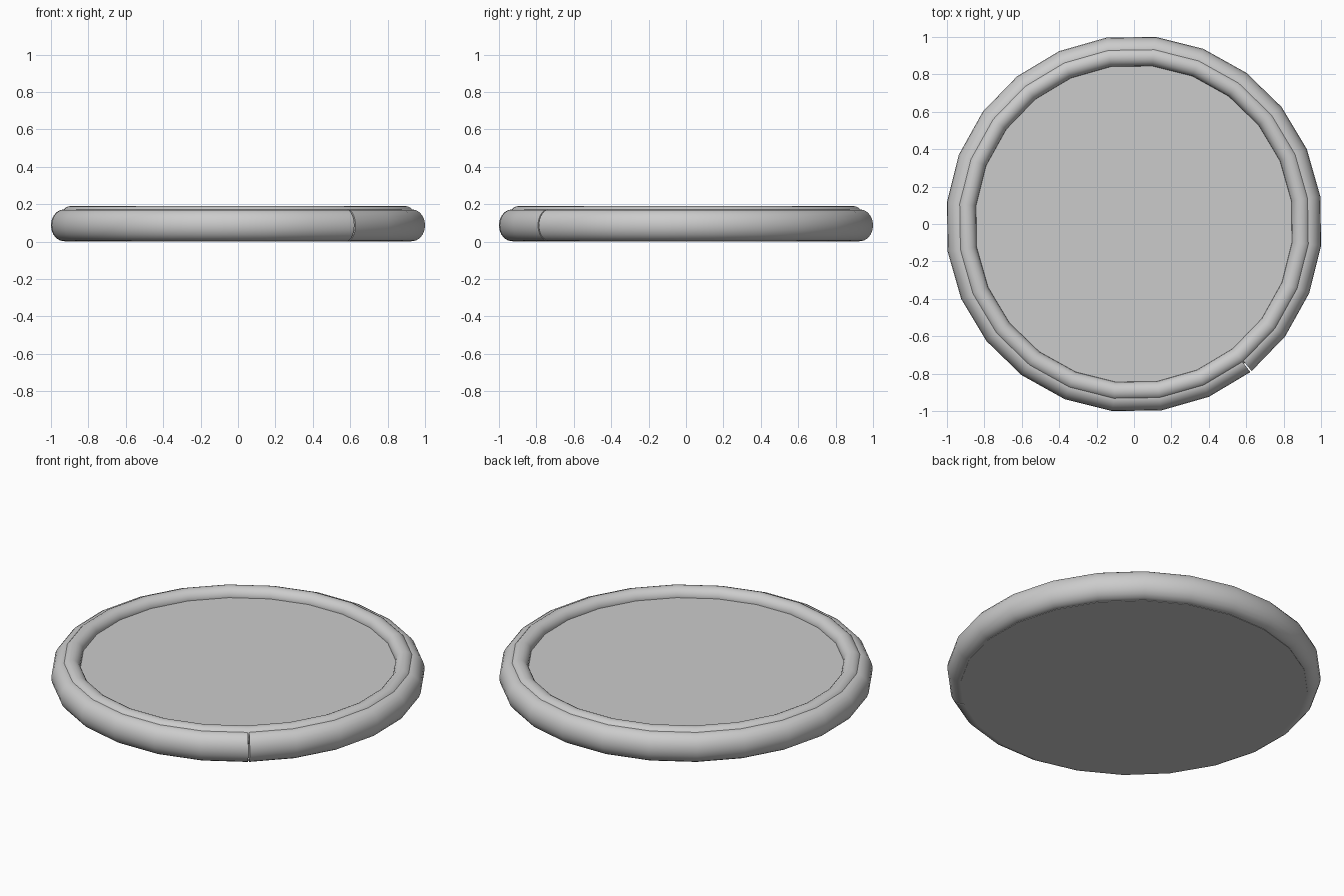
import bpy
import bmesh
from math import sin, cos, pi, radians

SIDES = 24
START = radians(-51.6)   # where the band's ends meet

cube = bpy.data.objects.get("Cube")
if cube:
    bpy.data.objects.remove(cube, do_unlink=True)

grey = bpy.data.materials.new("plain grey")
grey.use_nodes = True
colour = (0.6, 0.6, 0.6, 1)
grey.diffuse_color = colour
grey.node_tree.nodes["Principled BSDF"].inputs["Base Color"].default_value = colour


def finish(name, bm, smooth=True):
    bmesh.ops.recalc_face_normals(bm, faces=bm.faces)
    mesh = bpy.data.meshes.new(name)
    bm.to_mesh(mesh)
    bm.free()
    mesh.materials.append(grey)
    obj = bpy.data.objects.new(name, mesh)
    bpy.context.collection.objects.link(obj)
    if smooth:
        bpy.ops.object.select_all(action="DESELECT")
        obj.select_set(True)
        bpy.context.view_layer.objects.active = obj
        bpy.ops.object.shade_smooth_by_angle(angle=radians(40))
    return obj


def ring(name, radius, height, wide, tall, gap=0.0, steps=20):
    """Sweep an elliptical section round the z axis, leaving an optional slit."""
    bm = bmesh.new()
    loops = []
    for i in range(SIDES + (1 if gap else 0)):
        a = START + 2 * pi * i / SIDES
        if gap and i == 0:
            a += gap / 2
        if gap and i == SIDES:
            a -= gap / 2
        loop = []
        for j in range(steps):
            t = 2 * pi * j / steps
            r = radius + wide * cos(t)
            loop.append(bm.verts.new((r * cos(a), r * sin(a), height + tall * sin(t))))
        loops.append(loop)
    pairs = list(zip(loops, loops[1:]))
    if not gap:
        pairs.append((loops[-1], loops[0]))
    for p, q in pairs:
        for j in range(steps):
            k = (j + 1) % steps
            bm.faces.new((p[j], q[j], q[k], p[k]))
    if gap:   # close both ends of the band
        bm.faces.new(loops[0])
        bm.faces.new(loops[-1])
    return finish(name, bm)


def disc(name, radius, height):
    bm = bmesh.new()
    verts = [bm.verts.new((radius * cos(START + 2 * pi * i / SIDES),
                           radius * sin(START + 2 * pi * i / SIDES), z))
             for z in (height, height + 0.01) for i in range(SIDES)]
    low, high = verts[:SIDES], verts[SIDES:]
    bm.faces.new(low)
    bm.faces.new(high)
    for i in range(SIDES):
        k = (i + 1) % SIDES
        bm.faces.new((low[i], low[k], high[k], high[i]))
    return finish(name, bm, smooth=False)


# Outer band with a thin slit, inner rim, and the two flat plates
ring("outer_band", 0.937, 0.087, 0.07, 0.085, gap=0.008)
ring("inner_rim", 0.9, 0.14, 0.05, 0.05)
disc("top_plate", 0.88, 0.13)
disc("base_plate", 0.935, 0.0)
